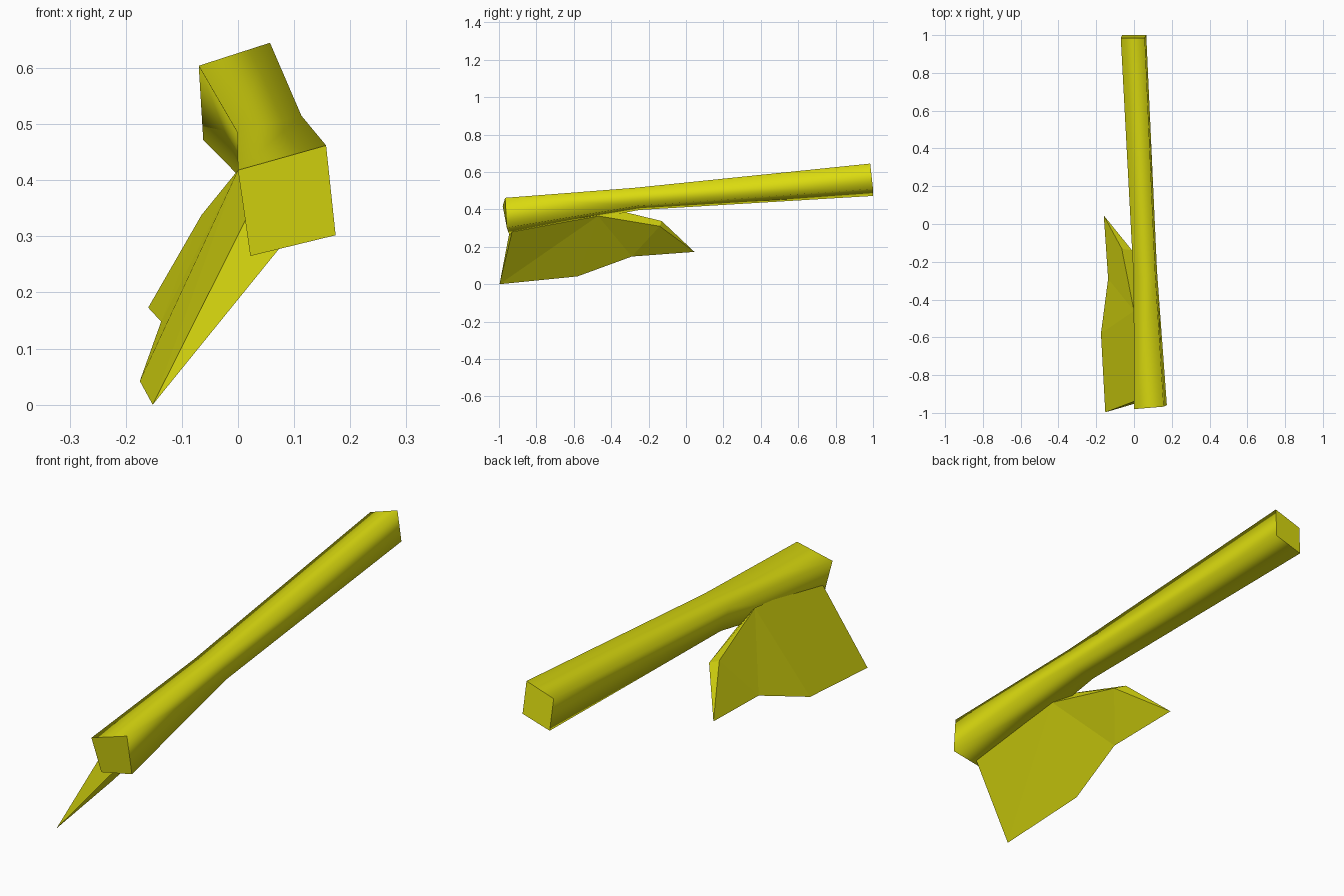
import bpy, bmesh

if "Cube" in bpy.data.objects:
    bpy.data.objects.remove(bpy.data.objects["Cube"])

yellow = bpy.data.materials.new("yellow")
yellow.diffuse_color = (0.72, 0.72, 0.005, 1)
yellow.use_nodes = True
yellow.node_tree.nodes["Principled BSDF"].inputs["Base Color"].default_value = yellow.diffuse_color


def make(name, verts, faces):
    bm = bmesh.new()
    vs = [bm.verts.new(v) for v in verts]
    for f in faces:
        bm.faces.new([vs[i] for i in f])
    bmesh.ops.recalc_face_normals(bm, faces=bm.faces)
    me = bpy.data.meshes.new(name)
    bm.to_mesh(me)
    bm.free()
    me.materials.append(yellow)
    ob = bpy.data.objects.new(name, me)
    bpy.context.collection.objects.link(ob)
    return me


# Handle: four-sided bar through three stations (butt, waist, far end)
rings = [
    [(0, -.98, .418), (.157, -.967, .462), (.174, -.958, .302), (.022, -.945, .265)],
    [(-.002, -.29, .487), (.113, -.28, .515), (.122, -.25, .420), (.012, -.25, .397)],
    [(-.07, .985, .604), (.057, .985, .645), (.065, 1.0, .51), (-.062, 1.0, .472)],
]
faces = [(0, 1, 2, 3), (8, 9, 10, 11)]
for r in (0, 4):
    for i in range(4):
        j = (i + 1) % 4
        faces.append((r + i, r + j, r + j + 4, r + i + 4))
handle = make("handle", [v for ring in rings for v in ring], faces)

# Smooth sides with crisp end caps
for p in handle.polygons:
    p.use_smooth = p.index > 1
caps = {k for p in list(handle.polygons)[:2] for k in p.edge_keys}
for e in handle.edges:
    e.use_edge_sharp = tuple(sorted(e.vertices)) in caps

# Blade: wedge with a sharp lower edge and a thick top buried in the handle
edge = [(-.152, -.997, 0), (-.175, -.58, .042), (-.137, -.29, .148), (-.16, .045, .173)]
left = [(.025, -.93, .352), (0, -.46, .418), (-.065, -.13, .338)]
right = [(.075, -.93, .28), (.05, -.47, .365), (-.01, -.14, .31)]
sides = []
for s in (4, 7):
    sides += [(s, 0, s + 1), (0, 1, s + 1), (1, 2, s + 1), (2, s + 2, s + 1), (2, 3, s + 2)]
make("blade", edge + left + right, sides + [
    (0, 4, 7), (3, 6, 9), (4, 5, 8, 7), (5, 6, 9, 8)])
